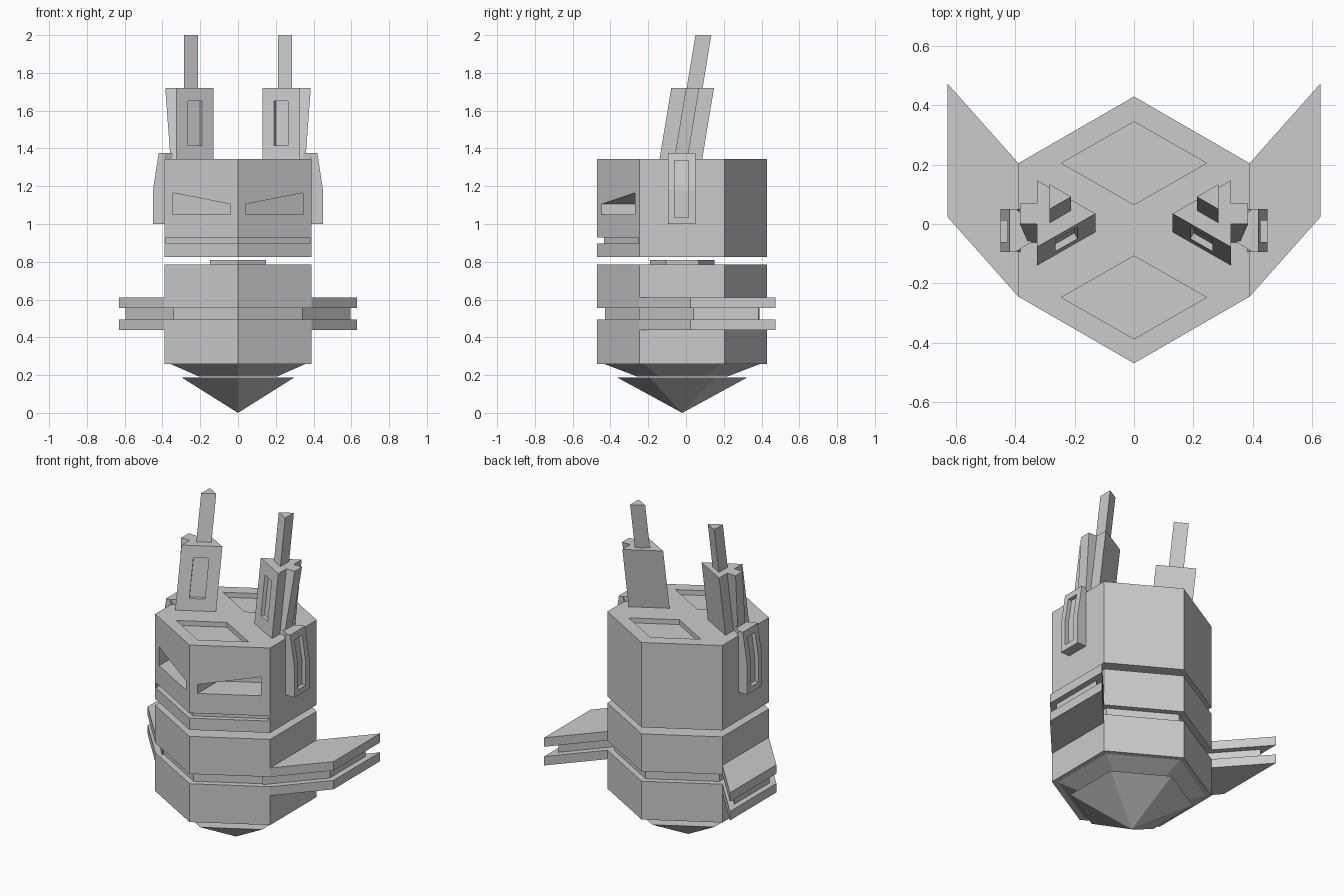
import bpy, bmesh, math

if "Cube" in bpy.data.objects:
    bpy.data.objects.remove(bpy.data.objects["Cube"])

CY = -0.02      # centre of the hexagonal body in y
LEAN = 0.165    # backward lean of the horns per unit of height


def loft(name, rings):
    """Solid through rings of equal point count, capped at both ends."""
    bm = bmesh.new()
    vs = [[bm.verts.new(p) for p in r] for r in rings]
    n = len(rings[0])
    for a, b in zip(vs, vs[1:]):
        for i in range(n):
            j = (i + 1) % n
            bm.faces.new((a[i], a[j], b[j], b[i]))
    bm.faces.new(vs[0])
    bm.faces.new(vs[-1])
    bmesh.ops.remove_doubles(bm, verts=bm.verts, dist=1e-6)
    bmesh.ops.recalc_face_normals(bm, faces=bm.faces)
    me = bpy.data.meshes.new(name)
    bm.to_mesh(me)
    bm.free()
    ob = bpy.data.objects.new(name, me)
    bpy.context.collection.objects.link(ob)
    return ob


def hex_ring(r, z):
    return [(r * math.sin(i * math.pi / 3), CY - r * math.cos(i * math.pi / 3), z)
            for i in range(6)]


def hexes(name, profile):
    return loft(name, [hex_ring(r, z) for r, z in profile])


def slab(name, pts, z0, z1):
    return loft(name, [[(x, y, z) for x, y in pts] for z in (z0, z1)])


def leaning(name, pts, z0, z1, ztop):
    """Prism whose outline is given at ztop and that leans back with height."""
    return loft(name, [[(x, y + LEAN * (z - ztop), z) for x, y in pts]
                       for z in (z0, z1)])


def side_profile(name, pts, y0, y1):
    return loft(name, [[(x, y, z) for x, z in pts] for y in (y0, y1)])


def cut(ob, cutters):
    """Subtract the cutters from the object, then discard them."""
    for c in cutters:
        c.hide_render = True
        m = ob.modifiers.new("cut", 'BOOLEAN')
        m.operation = 'DIFFERENCE'
        m.solver = 'EXACT'
        m.object = c
    bpy.context.view_layer.update()
    dg = bpy.context.evaluated_depsgraph_get()
    me = bpy.data.meshes.new_from_object(ob.evaluated_get(dg))
    ob.modifiers.clear()
    ob.data = me
    for c in cutters:
        bpy.data.objects.remove(c)


def mirrored(ob, side):
    """Copy the part to the other side of x = 0."""
    bm = bmesh.new()
    bm.from_mesh(ob.data)
    bmesh.ops.scale(bm, vec=(-1, 1, 1), verts=bm.verts)
    bmesh.ops.reverse_faces(bm, faces=bm.faces)
    me = bpy.data.meshes.new(side)
    bm.to_mesh(me)
    bm.free()
    copy = bpy.data.objects.new(side, me)
    bpy.context.collection.objects.link(copy)
    return copy


# Body with a groove round the middle, collar, neck and pointed foot
hexes("body", [(0.45, 0.26), (0.45, 0.495), (0.41, 0.495),
               (0.41, 0.555), (0.45, 0.555), (0.45, 0.785)])
hexes("neck", [(0.17, 0.78), (0.17, 0.81)])
hexes("lower_taper", [(0.42, 0.262), (0.24, 0.193)])
hexes("foot_point", [(0.345, 0.188), (0.0001, 0.0)])

# Head
head = hexes("head", [(0.45, 0.825), (0.45, 1.345)])
cutters = []

# Diamond recesses in the top of the head
for y in (-0.2475, 0.205):
    cutters.append(slab("top_cut", [(0, y - 0.14), (0.245, y), (0, y + 0.14), (-0.245, y)],
                        1.315, 1.4))


def face_y(x):
    return -0.47 + abs(x) * 0.577


# Mouth slot across both front faces
cutters.append(slab("mouth_cut", [(-0.38, face_y(0.38) - 0.05), (0, -0.52),
                                  (0.38, face_y(0.38) - 0.05), (0.38, face_y(0.38) + 0.035),
                                  (0, -0.435), (-0.38, face_y(0.38) + 0.035)], 0.897, 0.928))

# Slanted deep eyes
eye = [(0.345, 1.165), (0.345, 1.05), (0.04, 1.05), (0.04, 1.105)]
for s in (-1, 1):
    cutters.append(loft("eye_cut", [[(s * x, face_y(x) + d, z) for x, z in eye]
                                    for d in (-0.1, 0.2)]))
cut(head, cutters)

# Side fins: two plates with a recessed core between them
right = []
fin = [(0.37, -0.2), (0.39, -0.245), (0.63, 0.025), (0.63, 0.475), (0.39, 0.205), (0.37, 0.15)]
right.append(slab("fin_upper_right", fin, 0.555, 0.61))
right.append(slab("fin_lower_right", fin, 0.44, 0.495))
right.append(slab("fin_core_right", [(0.34, -0.248), (0.595, 0.039), (0.595, 0.383),
                                     (0.34, 0.096)], 0.49, 0.56))

# Leaning triangular horn with a recessed front panel
horn = leaning("horn_right", [(0.13, 0.035), (0.328, -0.078), (0.328, 0.148)], 1.335, 1.72, 1.72)
panel = [(0.19, 1.415), (0.265, 1.415), (0.265, 1.65), (0.19, 1.65)]
cut(horn, [loft("panel_cut", [[(x + 0.5 * d,
                                0.035 - (x - 0.13) * 0.571 + (z - 1.72) * LEAN + 0.866 * d, z)
                               for x, z in panel] for d in (-0.04, 0.022)])])
right.append(horn)

# Thin rod on top of the horn
right.append(leaning("rod_right", [(0.212, 0.092), (0.285, 0.05), (0.285, 0.134)],
                     1.70, 2.0, 2.0))

# Rib up the outside of the horn, widening upward
rib_rings = []
for z, x in ((1.335, 0.357), (1.72, 0.385)):
    y = 0.035 + LEAN * (z - 1.72)
    rib_rings.append([(0.318, y - 0.035, z), (x, y - 0.035, z),
                      (x, y + 0.035, z), (0.318, y + 0.035, z)])
right.append(loft("horn_rib_right", rib_rings))

# Slotted bracket on the head side
bracket = side_profile("bracket_right", [(0.38, 1.0), (0.45, 1.0), (0.45, 1.18), (0.42, 1.375),
                                         (0.395, 1.375), (0.38, 1.34)], -0.095, 0.05)
cut(bracket, [side_profile("slot_cut", [(0.425, 1.035), (0.5, 1.035), (0.5, 1.335),
                                        (0.402, 1.335), (0.425, 1.18)], -0.06, 0.012)])
right.append(bracket)

# Tapered link from bracket to horn
right.append(slab("bracket_link_right", [(0.345, -0.06), (0.4, -0.095), (0.4, 0.05),
                                         (0.345, 0.015)], 1.335, 1.375))

for ob in right:
    mirrored(ob, ob.name.replace("right", "left"))
